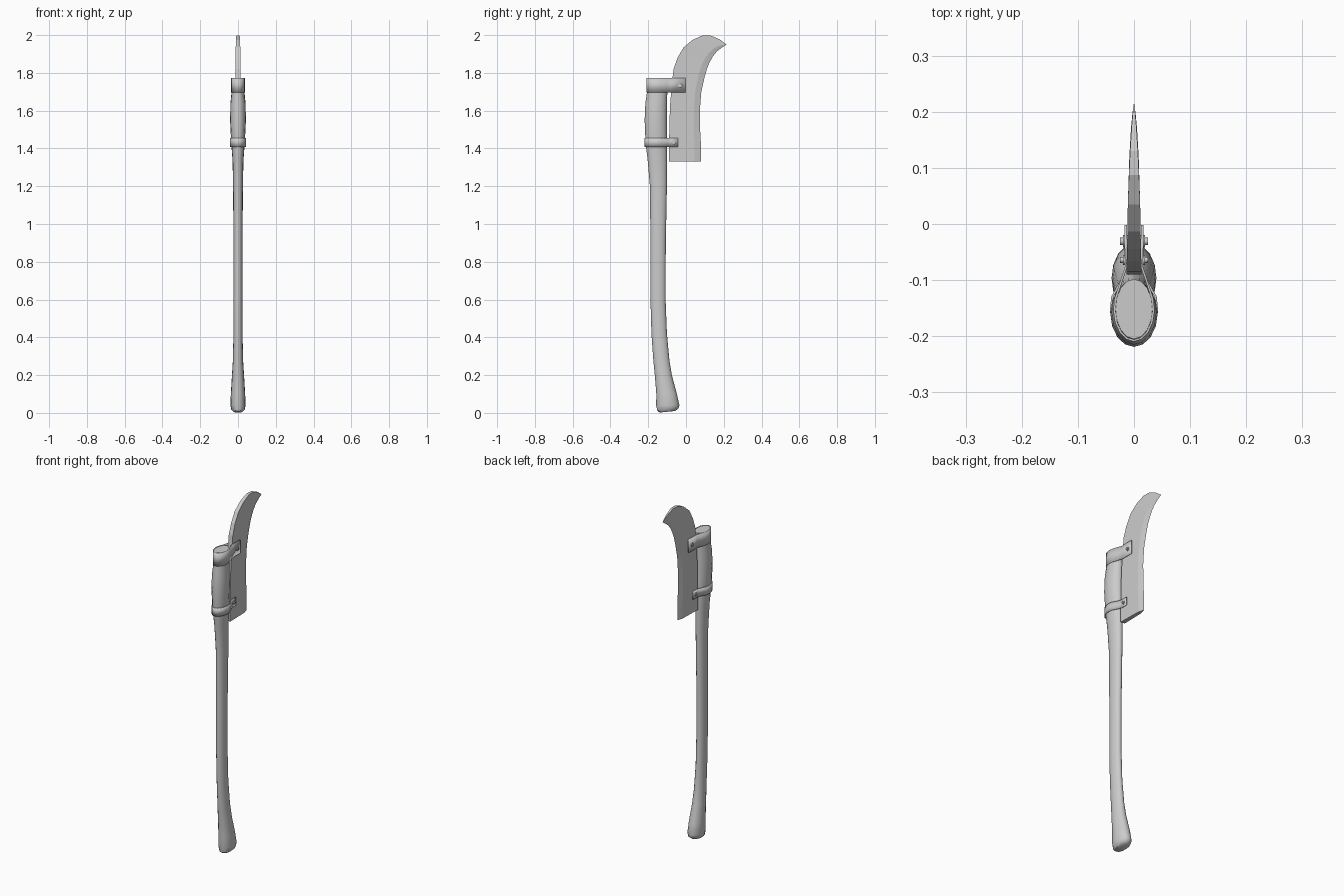
import bpy, bmesh, math
from mathutils import Matrix

if "Cube" in bpy.data.objects:
    bpy.data.objects.remove(bpy.data.objects["Cube"])

grey = bpy.data.materials.new("plain grey")
grey.use_nodes = True
colour = (0.6, 0.6, 0.6, 1)
grey.diffuse_color = colour
grey.node_tree.nodes["Principled BSDF"].inputs["Base Color"].default_value = colour


def finish(bm, name, angle=40):
    bmesh.ops.recalc_face_normals(bm, faces=bm.faces)
    mesh = bpy.data.meshes.new(name)
    bm.to_mesh(mesh)
    bm.free()
    mesh.materials.append(grey)
    obj = bpy.data.objects.new(name, mesh)
    bpy.context.collection.objects.link(obj)
    bpy.ops.object.select_all(action="DESELECT")
    obj.select_set(True)
    bpy.context.view_layer.objects.active = obj
    bpy.ops.object.shade_smooth_by_angle(angle=math.radians(angle))
    return obj


def loft(rings, name, angle=40):
    """Bridge closed rings of points and cap both ends."""
    bm = bmesh.new()
    loops = [[bm.verts.new(p) for p in ring] for ring in rings]
    n = len(loops[0])
    for a, b in zip(loops, loops[1:]):
        for i in range(n):
            j = (i + 1) % n
            bm.faces.new((a[i], a[j], b[j], b[i]))
    bm.faces.new(loops[0])
    bm.faces.new(loops[-1])
    return finish(bm, name, angle)


def oval(z, y0, y1, half, tilt=0.0, sides=16):
    mid, depth = (y0 + y1) / 2, (y1 - y0) / 2
    turns = [math.tau * i / sides for i in range(sides)]
    return [(half * math.sin(t), mid - depth * math.cos(t), z - tilt * math.cos(t))
            for t in turns]


# Handle: oval sections as height, front, back, half width
sections = [
    (0.04, -0.158, -0.035, 0.040), (0.10, -0.157, -0.048, 0.038),
    (0.20, -0.165, -0.075, 0.032), (0.28, -0.173, -0.088, 0.027),
    (0.42, -0.183, -0.101, 0.024), (0.60, -0.188, -0.108, 0.024),
    (0.90, -0.188, -0.107, 0.024), (1.20, -0.191, -0.101, 0.026),
    (1.34, -0.203, -0.100, 0.029), (1.43, -0.214, -0.100, 0.036),
    (1.55, -0.219, -0.100, 0.042), (1.64, -0.215, -0.100, 0.040),
    (1.70, -0.206, -0.099, 0.034), (1.77, -0.205, -0.098, 0.033),
]
butt = [oval(0.006, -0.138, -0.058, 0.024, 0.004), oval(0.017, -0.152, -0.040, 0.036, 0.006)]
loft(butt + [oval(*s) for s in sections], "handle")

# Blade: spine y z, cutting edge y z, half thickness, from heel to tip
stations = [
    (-0.090, 1.33, 0.080, 1.33, 0.013), (-0.090, 1.42, 0.080, 1.42, 0.013),
    (-0.089, 1.46, 0.076, 1.46, 0.013), (-0.085, 1.62, 0.073, 1.60, 0.013),
    (-0.075, 1.74, 0.081, 1.70, 0.013), (-0.066, 1.82, 0.099, 1.78, 0.013),
    (-0.045, 1.88, 0.112, 1.825, 0.012), (-0.013, 1.935, 0.126, 1.858, 0.012),
    (0.035, 1.975, 0.143, 1.888, 0.011), (0.087, 1.998, 0.162, 1.912, 0.009),
    (0.130, 1.998, 0.182, 1.928, 0.007), (0.177, 1.978, 0.200, 1.941, 0.004),
    (0.212, 1.952, 0.214, 1.949, 0.001),
]


def blade_ring(sy, sz, ey, ez, t):
    bevel = 0.8
    my, mz = sy + (ey - sy) * bevel, sz + (ez - sz) * bevel
    return [(-t, sy, sz), (-0.75 * t, my, mz), (0, ey, ez),
            (0.75 * t, my, mz), (t, sy, sz)]


loft([blade_ring(*s) for s in stations], "blade", 10)


# Straps: a band round the handle that closes onto both blade faces
def strap(name, z0, z1, half, y_front, y_end):
    centre = -0.152
    depth = centre - y_front
    side = [(half * math.sin(a), centre - depth * math.cos(a))
            for a in (math.radians(d) for d in range(0, 111, 22))]
    side += [(0.022, -0.100), (0.0145, -0.078), (0.0145, y_end)]
    path = [(-x, y) for x, y in reversed(side[1:])] + side
    bm = bmesh.new()
    low = [bm.verts.new((x, y, z0)) for x, y in path]
    high = [bm.verts.new((x, y, z1)) for x, y in path]
    for i in range(len(path) - 1):
        bm.faces.new((low[i], low[i + 1], high[i + 1], high[i]))
    obj = finish(bm, name)
    solid = obj.modifiers.new("thickness", "SOLIDIFY")
    solid.thickness = 0.004
    solid.offset = 0
    return obj


strap("upper_strap", 1.695, 1.772, 0.035, -0.208, -0.002)
strap("lower_strap", 1.408, 1.455, 0.041, -0.217, -0.042)


# Rivets: a washer and a smaller head, right through blade and strap
def rivet(name, y, z, radius):
    bm = bmesh.new()
    for r, length in ((radius, 0.040), (radius * 0.6, 0.050)):
        spin = Matrix.Translation((0, y, z)) @ Matrix.Rotation(math.pi / 2, 4, "Y")
        bmesh.ops.create_cone(bm, cap_ends=True, segments=10, radius1=r,
                              radius2=r, depth=length, matrix=spin)
    finish(bm, name)


rivet("upper_rivet", -0.031, 1.732, 0.011)
rivet("lower_rivet", -0.064, 1.431, 0.009)
